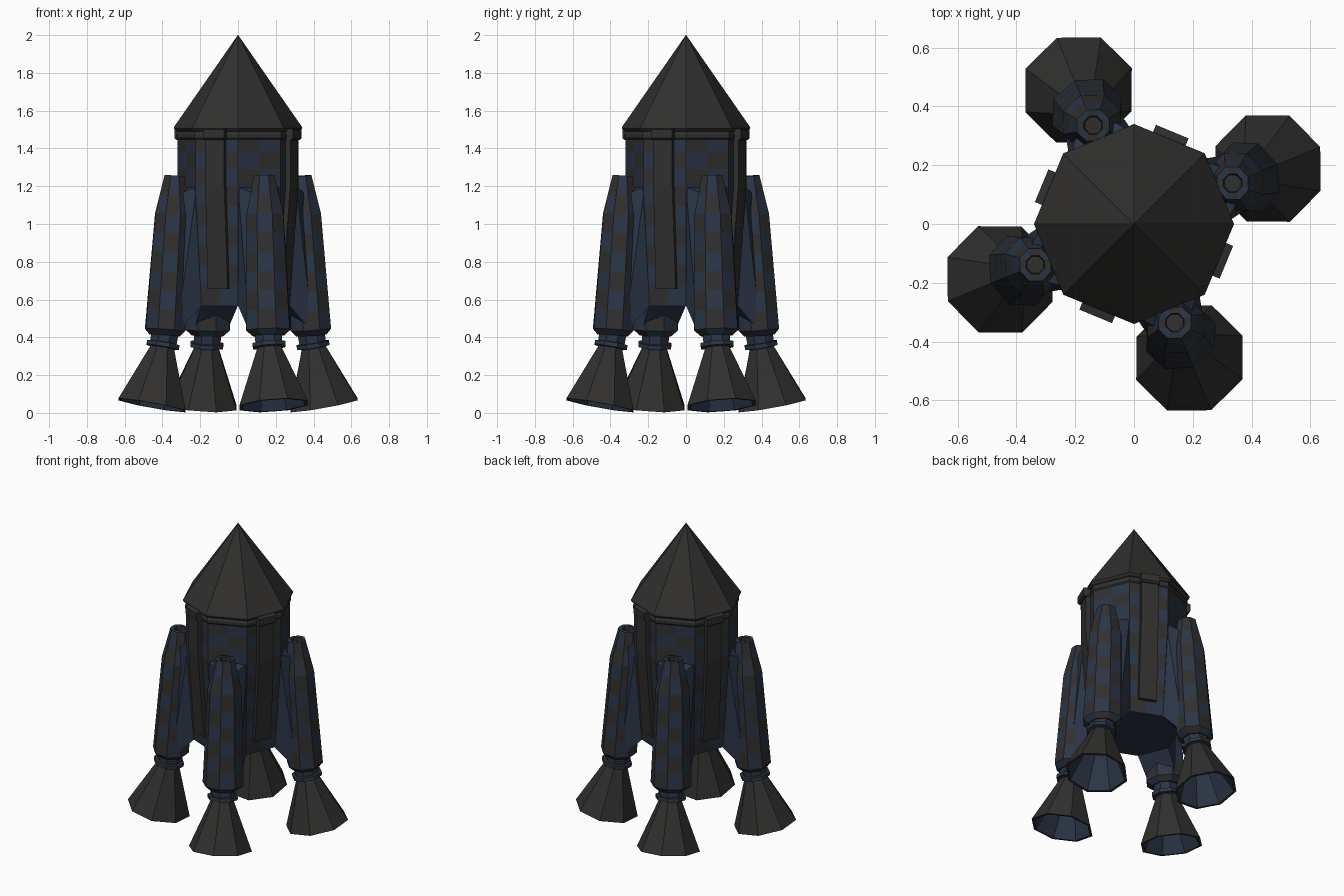
import bpy, bmesh
from math import cos, sin, radians, tau
from mathutils import Vector, Matrix

cube = bpy.data.objects.get("Cube")
if cube:
    bpy.data.objects.remove(cube, do_unlink=True)


def material(name, rgb):
    mat = bpy.data.materials.new(name)
    mat.use_nodes = True
    color = (*rgb, 1)
    mat.diffuse_color = color
    mat.node_tree.nodes["Principled BSDF"].inputs["Base Color"].default_value = color
    return mat


MATS = [material("charcoal_grey", (0.030, 0.029, 0.028)),
        material("navy_blue", (0.023, 0.036, 0.062))]
GREY, BLUE = 0, 1


def finish(name, bm, angle=0.0):
    bmesh.ops.recalc_face_normals(bm, faces=bm.faces)
    bm.transform(Matrix.Rotation(radians(angle), 4, 'Z'))
    mesh = bpy.data.meshes.new(name)
    bm.to_mesh(mesh)
    bm.free()
    for mat in MATS:
        mesh.materials.append(mat)
    obj = bpy.data.objects.new(name, mesh)
    bpy.context.collection.objects.link(obj)
    return obj


def loft(name, rings, rule, angle=0.0):
    """Skin rings of points; rule(row, column) picks the colour."""
    bm = bmesh.new()
    rows = [[bm.verts.new(p) for p in ring] for ring in rings]
    n = len(rows[0])
    for i in range(len(rows) - 1):
        for j in range(n):
            k = (j + 1) % n
            f = bm.faces.new((rows[i][j], rows[i][k], rows[i + 1][k], rows[i + 1][j]))
            f.material_index = rule(i, j)
    for row, i in ((rows[0], 0), (rows[-1], len(rows) - 2)):
        bm.faces.new(row).material_index = rule(i, 0)
    return finish(name, bm, angle)


def octagon(r, z, a, b, tilt, split=1):
    """Eight-sided ring at distance r from the middle, leaning by tilt."""
    t = radians(tilt)
    out = Vector((cos(t), 0, sin(t)))
    corners = [Vector((r, 0, z)) + out * a * cos(k * tau / 8)
               + Vector((0, b * sin(k * tau / 8), 0)) for k in range(8)]
    return [corners[k].lerp(corners[(k + 1) % 8], s / split)
            for k in range(8) for s in range(split)]


def between(start, end, steps):
    """Ring settings from start up to, but not including, end."""
    return [tuple(p + (q - p) * s / steps for p, q in zip(start, end))
            for s in range(steps)]


def hull(name, points, color, angle):
    bm = bmesh.new()
    for p in points:
        bm.verts.new(p)
    bmesh.ops.convex_hull(bm, input=bm.verts)
    bmesh.ops.dissolve_limit(bm, angle_limit=0.02, verts=bm.verts, edges=bm.edges)
    for f in bm.faces:
        f.material_index = color
    return finish(name, bm, angle)


def checks(i, j):
    return BLUE if (i + j) % 2 else GREY


def plain(color):
    return lambda i, j: color


# Nose cone with a short rim
nose = [(0.30, 1.485), (0.328, 1.492), (0.34, 1.505), (0.338, 1.515), (0.001, 2.0)]
loft("nose_cone", [octagon(0, z, r, r, 0) for r, z in nose], plain(GREY))

# Collar below the nose
band = [(0.318, 1.445), (0.327, 1.455), (0.327, 1.475), (0.315, 1.495)]
loft("nose_collar", [octagon(0, z, r, r, 0) for r, z in band], plain(GREY))

# Checked central hull
top, mid, low = (1.47, 0.32), (1.2, 0.32), (0.57, 0.273)
levels = between(top, mid, 3) + between(mid, low, 6) + [low]
loft("main_hull", [octagon(0, z, r, r, 0, 2) for z, r in levels], checks)
loft("hull_underside", [octagon(0, z, 0.27, 0.27, 0) for z in (0.58, 0.567)], plain(BLUE))

for n in range(4):
    # Boosters sit on one set of hull faces, straps on the other
    side = 22.5 + 90 * n
    strap_side = side + 45

    # Checked booster tank with a hollow tip
    tip, shoulder, base = ((0.363, 1.255, 0.057, 0.06, 4.5),
                           (0.374, 1.05, 0.1, 0.106, 4.5),
                           (0.417, 0.44, 0.112, 0.128, 4.5))
    rings = [(0.363, 1.23, 0.03, 0.03, 4.5), (0.363, 1.255, 0.034, 0.034, 4.5)]
    rings += between(tip, shoulder, 2) + between(shoulder, base, 6)
    rings += [base, (0.42, 0.41, 0.085, 0.09, 4.5)]
    loft("booster_tank_%d" % n, [octagon(*r) for r in rings], checks, side)

    # Neck and ring above the nozzle
    neck = [(0.419, 0.42, 0.078, 0.08, 7), (0.428, 0.37, 0.076, 0.076, 9),
            (0.432, 0.34, 0.07, 0.07, 11)]
    loft("booster_neck_%d" % n, [octagon(*r) for r in neck], plain(BLUE), side)
    ring = [(0.428, 0.373, 0.076, 0.076, 10), (0.428, 0.37, 0.094, 0.094, 10),
            (0.432, 0.348, 0.094, 0.094, 10), (0.432, 0.345, 0.076, 0.076, 10)]
    loft("booster_ring_%d" % n, [octagon(*r) for r in ring],
         lambda i, j: BLUE if i == 1 else GREY, side)

    # Flared nozzle, grey outside and blue inside
    nozzle = [(0.433, 0.345, 0.068, 0.068, 11), (0.493, 0.04, 0.196, 0.196, 11),
              (0.493, 0.04, 0.18, 0.18, 11), (0.44, 0.31, 0.06, 0.06, 11)]
    loft("booster_nozzle_%d" % n, [octagon(*r) for r in nozzle],
         lambda i, j: BLUE if i == 2 else GREY, side)

    # Web joining booster to hull
    web = [(0.285, 0.118, 1.2), (0.25, 0.104, 0.57),
           (0.36, 0.06, 1.16), (0.39, 0.095, 0.425)]
    hull("booster_web_%d" % n,
         [(r, s * w, z) for r, w, z in web for s in (-1, 1)], BLUE, side)

    # Long strap following the hull, with a clamp at the top
    strap = [(0.322, 0.054, 1.47), (0.322, 0.054, 1.2), (0.281, 0.057, 0.655)]
    hull("strap_%d" % n, [(r - d, s * w, z) for r, w, z in strap
                          for s in (-1, 1) for d in (0, 0.04)], GREY, strap_side)
    clamp = [(0.328, 1.445), (0.34, 1.455), (0.34, 1.5), (0.30, 1.51), (0.29, 1.445)]
    hull("strap_clamp_%d" % n, [(r, s * 0.06, z) for r, z in clamp
                                for s in (-1, 1)], GREY, strap_side)
